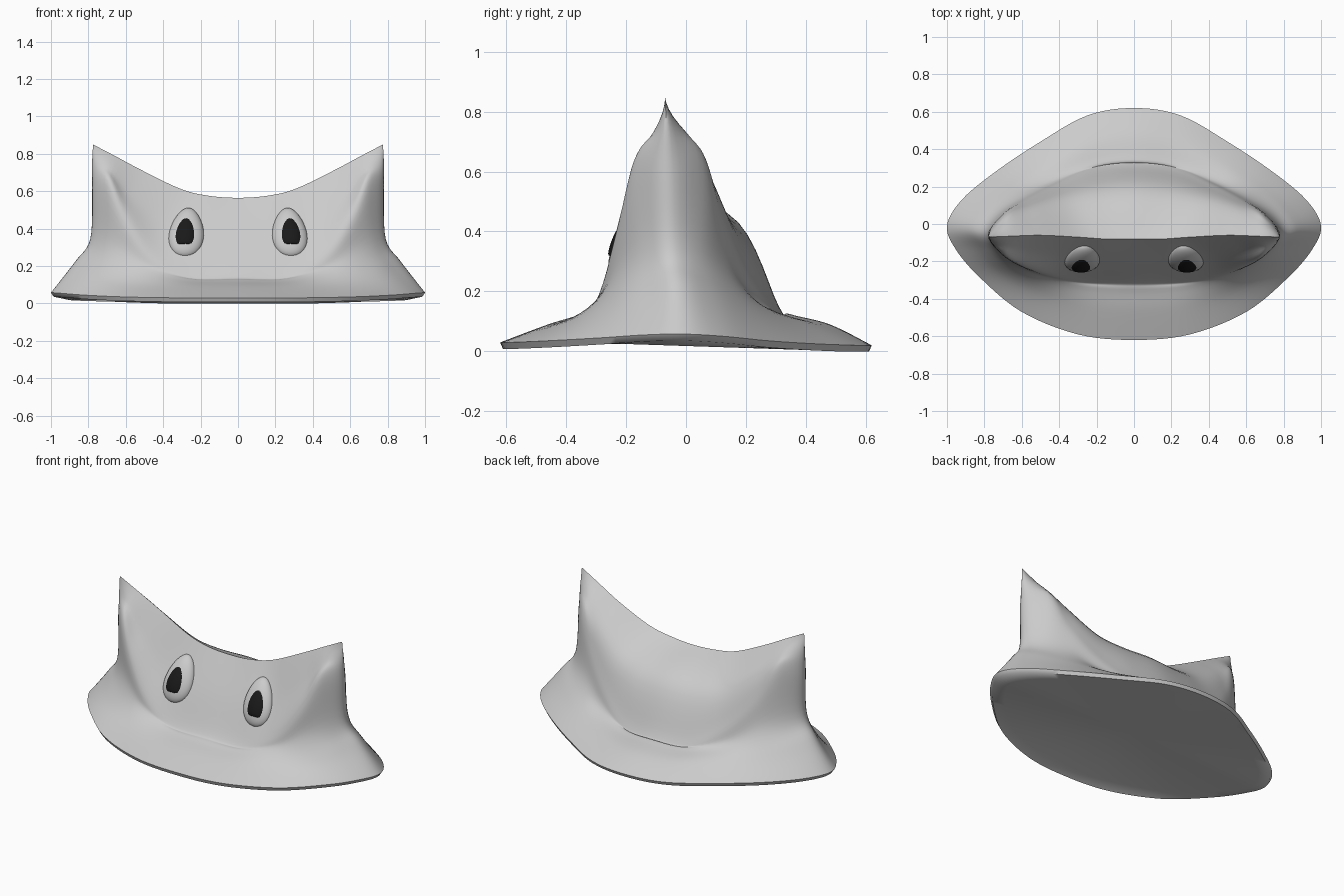
import bpy, bmesh, math
from mathutils import Vector

if "Cube" in bpy.data.objects:
    bpy.data.objects.remove(bpy.data.objects["Cube"])

# Right-half control rows, centre -> side edge; front and back halves
front = [
    [(0, -.62, .03), (.3, -.59, .03), (.6, -.47, .035), (.82, -.29, .045), (.95, -.14, .055), (1, -.01, .058)],
    [(0, -.46, .09), (.27, -.44, .09), (.53, -.36, .11), (.73, -.24, .15), (.82, -.13, .2), (.87, -.03, .225)],
    [(0, -.35, .125), (.27, -.335, .13), (.49, -.285, .19), (.63, -.22, .28), (.735, -.14, .34), (.79, -.05, .345)],
    [(0, -.305, .16), (.25, -.3, .16), (.45, -.265, .26), (.6, -.22, .45), (.7, -.165, .63), (.78, -.06, .6)],
    [(0, -.2, .36), (.2, -.2, .36), (.39, -.17, .42), (.57, -.14, .58), (.69, -.115, .72), (.78, -.065, .75)],
]
back = [
    [(0, .62, .02), (.25, .58, .02), (.5, .44, .025), (.74, .28, .035), (.92, .13, .05)],
    [(0, .48, .09), (.23, .44, .09), (.46, .33, .11), (.68, .2, .15), (.81, .08, .2)],
    [(0, .345, .125), (.24, .315, .125), (.45, .225, .18), (.61, .14, .28), (.73, .05, .335)],
    [(0, .31, .15), (.22, .285, .16), (.42, .2, .28), (.58, .12, .46), (.69, .055, .63)],
    [(0, .175, .43), (.2, .16, .43), (.37, .125, .47), (.55, .07, .6), (.68, .01, .72)],
]
ridge = [(0, -.08, .565), (.15, -.08, .575), (.3, -.07, .61), (.5, -.06, .705), (.66, -.065, .79), (.775, -.07, .85)]


def spline(a, b, c, d, t):
    return .5 * (2 * b + (c - a) * t + (2 * a - 5 * b + 4 * c - d) * t * t + (3 * b - a - 3 * c + d) * t ** 3)


def refine(pts, n, closed):
    """Smooth interpolation through a row of points."""
    m = len(pts)
    at = (lambda i: pts[i % m]) if closed else (lambda i: pts[max(0, min(m - 1, i))])
    out = [spline(at(i - 1), at(i), at(i + 1), at(i + 2), k / n)
           for i in range(m if closed else m - 1) for k in range(n)]
    return out if closed else out + [pts[-1]]


def closed_loop(f, b):
    half = [Vector(p) for p in f + b[::-1]]
    return half + [Vector((-p.x, p.y, p.z)) for p in half[-2:0:-1]]


# Body: lofted brim, walls and saddle-shaped crest
loops = [closed_loop(f, b) for f, b in zip(front, back)]
loops.append(closed_loop(ridge, ridge[:-1]))
loops = [refine(l, 6, True) for l in loops]
columns = [refine(list(c), 6, False) for c in zip(*loops)]
bm = bmesh.new()
grid = []
for c in columns:
    r = c[0]
    low = Vector((r.x * .985, r.y * .985, max(0, r.z - .022)))
    under = Vector((r.x * .9, r.y * .9, .018 - .03 * r.y))
    grid.append([bm.verts.new(p) for p in [under, low] + c])
n = len(grid)
for i in range(n):
    a, b = grid[i], grid[(i + 1) % n]
    for j in range(len(a) - 1):
        bm.faces.new((a[j], b[j], b[j + 1], a[j + 1]))
centre = bm.verts.new((0, 0, .02))
for i in range(n):
    bm.faces.new((grid[(i + 1) % n][0], grid[i][0], centre))
bmesh.ops.remove_doubles(bm, verts=bm.verts, dist=.0005)
bmesh.ops.recalc_face_normals(bm, faces=bm.faces)
mesh = bpy.data.meshes.new("body")
bm.to_mesh(mesh)
bm.free()
body = bpy.data.objects.new("body", mesh)
bpy.context.collection.objects.link(body)
body.select_set(True)
bpy.context.view_layer.objects.active = body
bpy.ops.object.shade_smooth_by_angle(angle=math.radians(60))


def material(name, v):
    m = bpy.data.materials.new(name)
    m.diffuse_color = (v, v, v, 1)
    m.use_nodes = True
    m.node_tree.nodes["Principled BSDF"].inputs["Base Color"].default_value = m.diffuse_color
    return m


def egg(name, loc, size, taper, flat, mat, side):
    """Flattened egg leaning with the face; flat squares off its bottom."""
    bpy.ops.mesh.primitive_uv_sphere_add(segments=32, ring_count=20, radius=1, location=(side * loc[0], loc[1], loc[2]))
    o = bpy.context.object
    o.name = name
    for v in o.data.vertices:
        x, y, z = v.co
        w = 1 - taper * z
        v.co = (side * (x * w - .1 * z) * size[0], y * size[1], max(z, -flat) * size[2])
    if side < 0:
        o.data.flip_normals()
    o.rotation_euler.x = math.radians(-27)
    o.data.materials.append(mat)
    bpy.ops.object.shade_smooth_by_angle(angle=math.radians(50))


# Eyes and pupils
white, black = material("eye_white", .8), material("pupil_black", .01)
for side, tag in ((1, "right"), (-1, "left")):
    egg("eye_" + tag, (.275, -.18, .38), (.093, .05, .145), .22, 1, white, side)
    egg("pupil_" + tag, (.28, -.205, .378), (.059, .036, .1), .2, .75, black, side)
